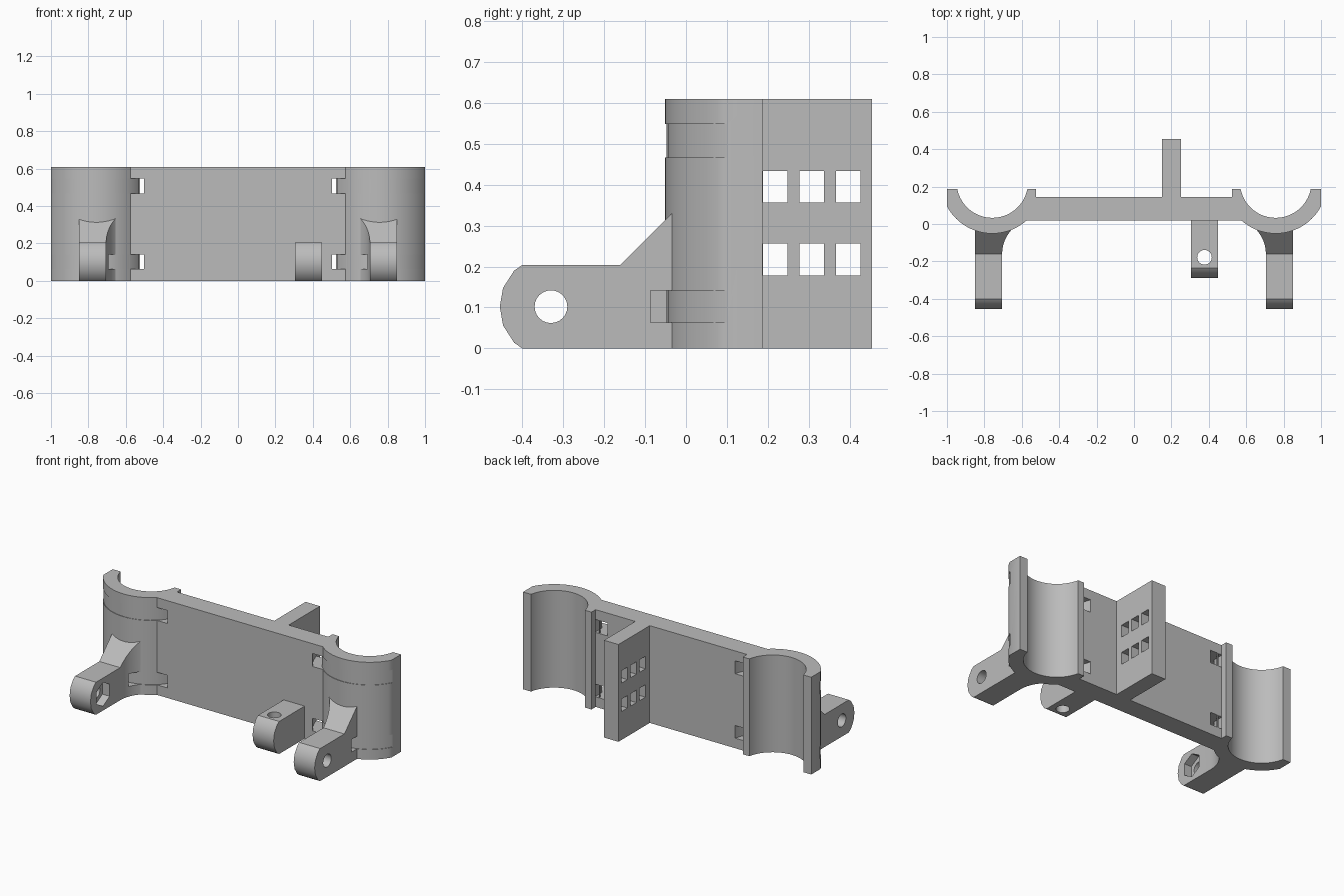
import bpy, bmesh, math
from mathutils import Matrix, Vector

if "Cube" in bpy.data.objects:
    bpy.data.objects.remove(bpy.data.objects["Cube"])

H = 0.61                          # overall height
CX, CY = 0.7575, 0.224            # tube cradle centre
R_IN, R_OUT = 0.191, 0.275

grey = bpy.data.materials.new("light_grey")
grey.diffuse_color = (0.5, 0.5, 0.5, 1)
grey.use_nodes = True
grey.node_tree.nodes["Principled BSDF"].inputs["Base Color"].default_value = grey.diffuse_color


def arc(cx, cy, r, a0, a1, n):
    return [(cx + r * math.cos(math.radians(a0 + (a1 - a0) * i / n)),
             cy + r * math.sin(math.radians(a0 + (a1 - a0) * i / n))) for i in range(n + 1)]


def prism(name, pts, lo, hi, axis="z"):
    """Extrude a 2D outline: xy outline along z, or yz outline along x."""
    bm = bmesh.new()
    put = (lambda p: (p[0], p[1], lo)) if axis == "z" else (lambda p: (lo, p[0], p[1]))
    face = bm.faces.new([bm.verts.new(put(p)) for p in pts])
    ext = bmesh.ops.extrude_face_region(bm, geom=[face])
    step = Vector((0, 0, hi - lo)) if axis == "z" else Vector((hi - lo, 0, 0))
    bmesh.ops.translate(bm, vec=step, verts=[v for v in ext["geom"] if isinstance(v, bmesh.types.BMVert)])
    bmesh.ops.recalc_face_normals(bm, faces=bm.faces)
    me = bpy.data.meshes.new(name)
    bm.to_mesh(me)
    bm.free()
    me.materials.append(grey)
    ob = bpy.data.objects.new(name, me)
    bpy.context.collection.objects.link(ob)
    return ob


def boolean(ob, tool, op="DIFFERENCE"):
    """Apply a boolean and remove the tool."""
    m = ob.modifiers.new("cut", "BOOLEAN")
    m.operation, m.object, m.solver = op, tool, "EXACT"
    bpy.context.view_layer.update()
    me = bpy.data.meshes.new_from_object(ob.evaluated_get(bpy.context.evaluated_depsgraph_get()))
    ob.modifiers.clear()
    ob.data = me
    bpy.data.objects.remove(tool)


def ring(s, z0, z1):
    """Strap channel cutter around a cradle."""
    r = prism("strap_cutter", arc(s * CX, CY, 0.325, 0, 360 - 7.5, 47), z0, z1)
    boolean(r, prism("strap_core", arc(s * CX, CY, 0.272, 3, 363 - 7.5, 47), z0 - 0.1, z1 + 0.1))
    return r


STRAPS = [(0.063, 0.142), (0.467, 0.548)]

# Body: flat plate with a half-tube cradle at each end
half = arc(CX, CY, R_OUT, -131.4, -28.2, 24)
half += [(1, 0.187)] + arc(CX, CY, R_IN, -11.2, -168.8, 32) + [(0.525, 0.187), (0.525, 0.145)]
body = prism("body", half + [(-x, y) for x, y in reversed(half)], 0, H)
for s in (-1, 1):
    for z0, z1 in STRAPS:
        boolean(body, ring(s, z0, z1))
        x0, x1 = sorted((s * 0.503, s * 0.53))
        boolean(body, prism("slot", [(x0, -0.1), (x1, -0.1), (x1, 0.146), (x0, 0.146)], z0, z1))

# Rear fin with two rows of square windows
fin = prism("fin", [(0.15, 0.14), (0.25, 0.14), (0.25, 0.455), (0.15, 0.455)], 0, H)
for z in (0.217, 0.395):
    for y in (0.218, 0.307, 0.396):
        w, h = 0.03, 0.039
        boolean(fin, prism("window", [(y - w, z - h), (y + w, z - h), (y + w, z + h), (y - w, z + h)],
                           0.1, 0.3, "x"))

# Rounded nose outline shared by the lugs (y, z)
NOSE = [(-0.40, 0.204), (-0.42, 0.19), (-0.447, 0.148), (-0.455, 0.102),
        (-0.447, 0.056), (-0.42, 0.014), (-0.40, 0)]

# Hinge legs: gusseted on top, filleted on the inner side
for s, name in ((-1, "left_leg"), (1, "right_leg")):
    plan = [(0.85, -0.5), (0.705, -0.5)]
    plan += arc(0.705 - 0.19, -0.16, 0.19, 0, 71.3, 14)
    plan += arc(CX, CY, 0.24, -135, -67.3, 14)
    leg = prism(name, [(s * x, y) for x, y in plan], 0, 0.6)
    side = NOSE + [(0.15, 0), (0.15, 0.514), (-0.16, 0.204)]
    boolean(leg, prism("side", side, -1.1, 1.1, "x"), "INTERSECT")
    boolean(leg, ring(s, *STRAPS[0]))
    # bolt hole and hexagonal nut pocket on the inner face
    boolean(leg, prism("bolt", arc(-0.33, 0.102, 0.04, 0, 345, 23), -1.1, 1.1, "x"))
    x0, x1 = sorted((s * 0.65, s * 0.755))
    boolean(leg, prism("nut", arc(-0.33, 0.102, 0.075, 30, 330, 5), x0, x1, "x"))

# Small front lug with a vertical hole
lug = prism("front_lug", [(y + 0.165, z) for y, z in NOSE] + [(0.05, 0), (0.05, 0.204)], 0.304, 0.45, "x")
boolean(lug, prism("pin", arc(0.377, -0.178, 0.039, 0, 345, 23), -0.1, 0.4))

# Smooth curved walls, keep edges sharp
for ob in list(bpy.context.collection.objects):
    bpy.ops.object.select_all(action="DESELECT")
    ob.select_set(True)
    bpy.context.view_layer.objects.active = ob
    bpy.ops.object.shade_smooth_by_angle(angle=math.radians(32))
